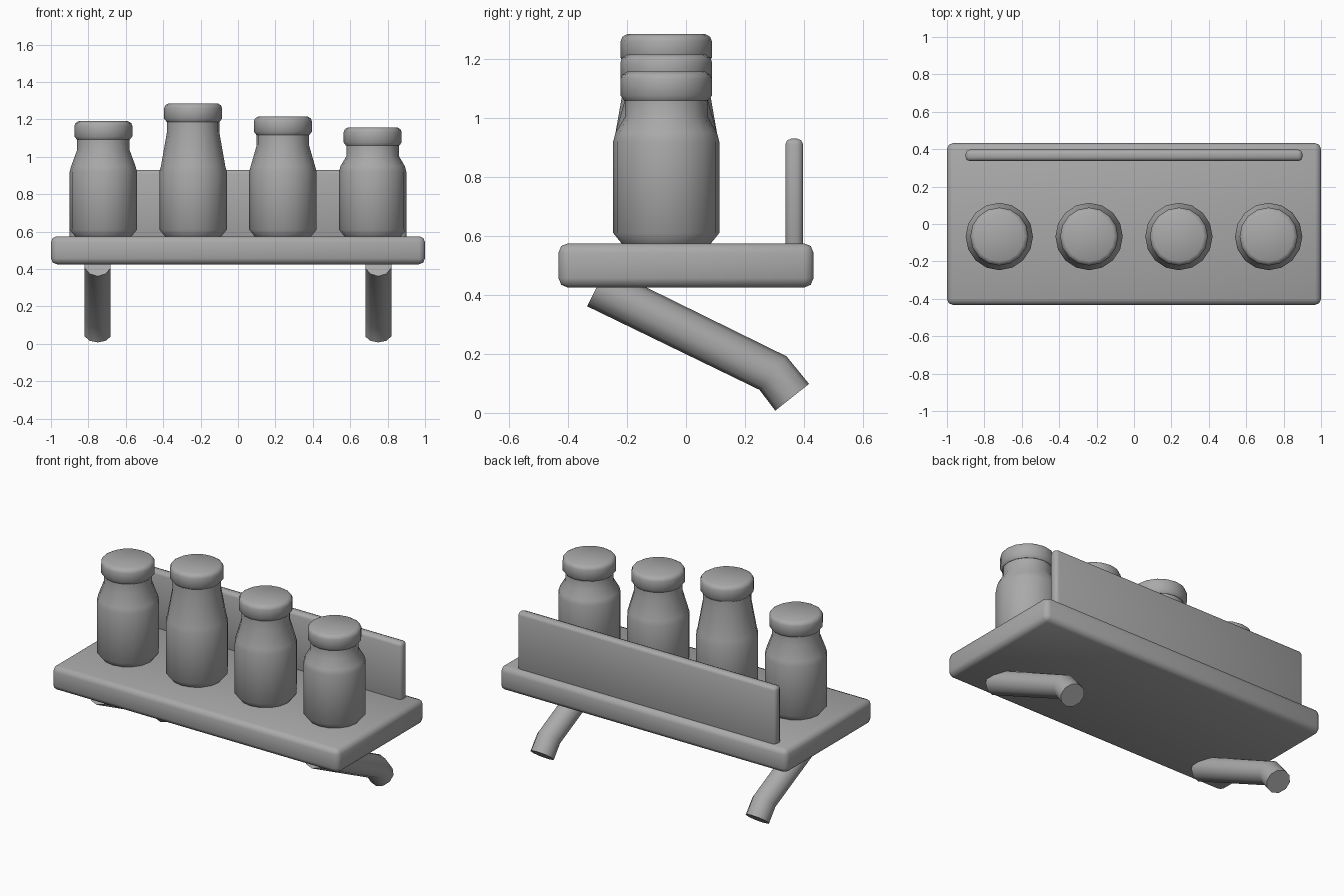
import bpy, bmesh, math
from mathutils import Vector

cube = bpy.data.objects.get("Cube")
if cube:
    bpy.data.objects.remove(cube, do_unlink=True)

grey = bpy.data.materials.new("plain grey")
grey.use_nodes = True
grey.diffuse_color = (0.4, 0.4, 0.4, 1)
grey.node_tree.nodes["Principled BSDF"].inputs["Base Color"].default_value = (0.4, 0.4, 0.4, 1)


def make(name, bm, angle=40):
    bmesh.ops.recalc_face_normals(bm, faces=bm.faces)
    mesh = bpy.data.meshes.new(name)
    bm.to_mesh(mesh)
    bm.free()
    mesh.materials.append(grey)
    obj = bpy.data.objects.new(name, mesh)
    bpy.context.collection.objects.link(obj)
    bpy.ops.object.select_all(action="DESELECT")
    obj.select_set(True)
    bpy.context.view_layer.objects.active = obj
    bpy.ops.object.shade_smooth_by_angle(angle=math.radians(angle))
    return obj


def loft(name, rings, angle=40):
    """Skin a list of vertex rings and cap both ends."""
    bm = bmesh.new()
    loops = [[bm.verts.new(p) for p in ring] for ring in rings]
    n = len(loops[0])
    for a, b in zip(loops, loops[1:]):
        for i in range(n):
            j = (i + 1) % n
            bm.faces.new((a[i], a[j], b[j], b[i]))
    bm.faces.new(loops[0])
    bm.faces.new(loops[-1])
    return make(name, bm, angle)


def ring(centre, u, v, radius, sides):
    turns = [math.tau * i / sides for i in range(sides)]
    return [centre + radius * (u * math.cos(t) + v * math.sin(t)) for t in turns]


def lathe(name, x, y, profile):
    u, v = Vector((1, 0, 0)), Vector((0, 1, 0))
    return loft(name, [ring(Vector((x, y, z)), u, v, r, 16) for r, z in profile])


def slab(name, size, centre, bevel):
    bm = bmesh.new()
    bmesh.ops.create_cube(bm, size=1)
    bmesh.ops.scale(bm, vec=size, verts=bm.verts)
    bmesh.ops.translate(bm, vec=centre, verts=bm.verts)
    bmesh.ops.bevel(bm, geom=bm.edges[:], offset=bevel, segments=2,
                    profile=0.5, affect="EDGES")
    return make(name, bm, 50)


# Shelf and back board
slab("shelf", (2, 0.865, 0.15), (0, 0, 0.5), 0.032)
slab("back_board", (1.8, 0.06, 0.38), (0, 0.367, 0.74), 0.02)

# Jars with lids
for i, top in enumerate((1.19, 1.285, 1.215, 1.157)):
    x, y = -0.72 + 0.48 * i, -0.067
    rim = top - 0.098
    neck = rim - 0.055
    lathe(f"jar_{i + 1}", x, y, [
        (0.15, 0.573), (0.18, 0.61), (0.18, 0.92), (0.172, 0.95),
        (0.14, neck), (0.14, rim + 0.01)])
    lathe(f"jar_lid_{i + 1}", x, y, [
        (0.142, rim), (0.155, rim + 0.017), (0.155, top - 0.025),
        (0.149, top - 0.01), (0.132, top)])

# Bent bracket tubes: rings square to the path, mitred at the bend
path = [Vector((0, -0.303, 0.427)), Vector((0, 0.295, 0.135)), Vector((0, 0.36, 0.053))]
first = (path[1] - path[0]).normalized()
last = (path[2] - path[1]).normalized()
side = Vector((1, 0, 0))
for name, x in (("right_bracket", -0.75), ("left_bracket", 0.75)):
    rings = [ring(p + side * x, d.cross(side), side, 0.073, 10)
             for p, d in zip(path, (first, (first + last).normalized(), last))]
    loft(name, rings)
